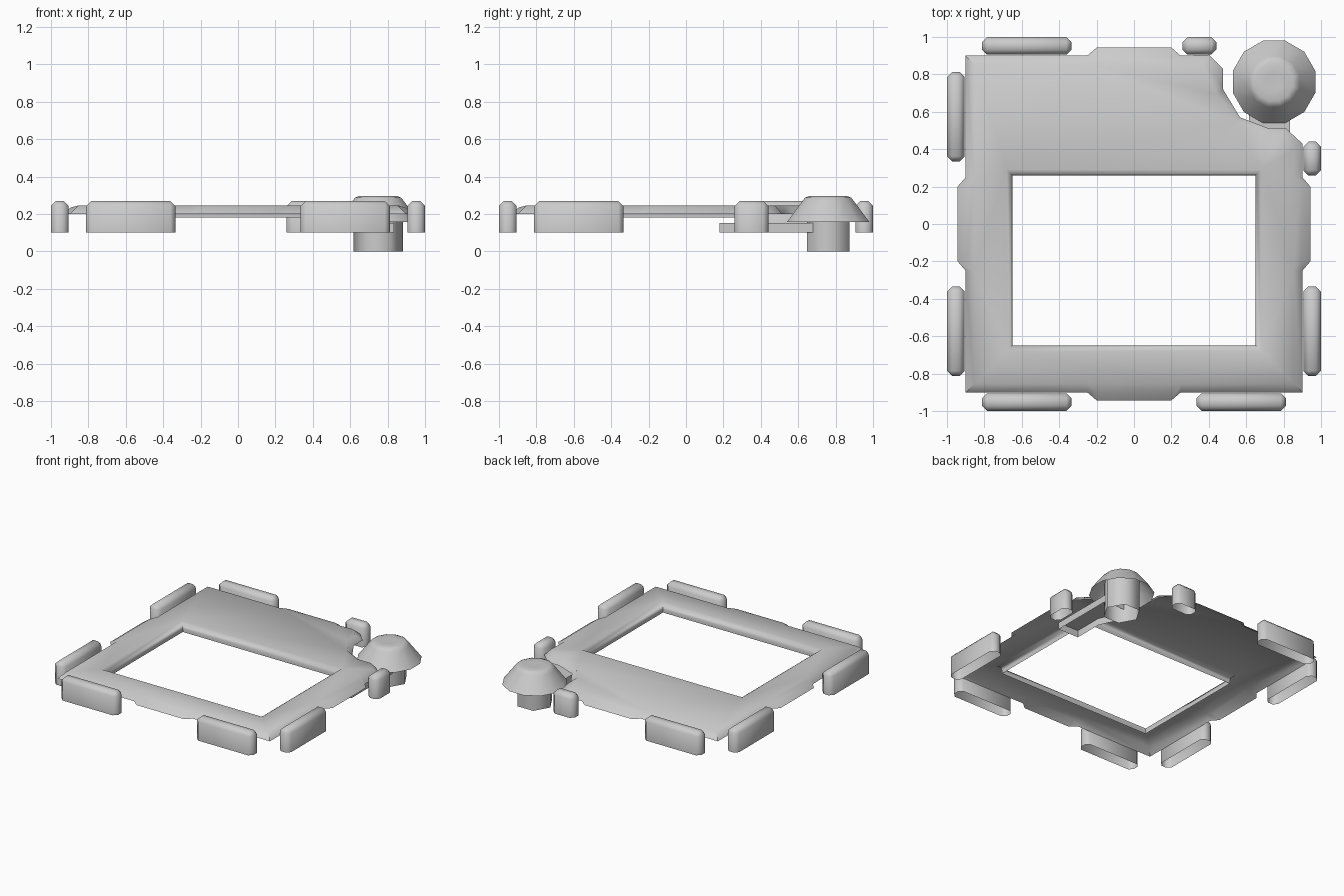
import bpy, bmesh, math
from mathutils import Vector

if "Cube" in bpy.data.objects:
    bpy.data.objects.remove(bpy.data.objects["Cube"])


def finish(bm, name, angle=50):
    bmesh.ops.recalc_face_normals(bm, faces=bm.faces[:])
    me = bpy.data.meshes.new(name)
    bm.to_mesh(me)
    bm.free()
    ob = bpy.data.objects.new(name, me)
    bpy.context.collection.objects.link(ob)
    bpy.ops.object.select_all(action='DESELECT')
    ob.select_set(True)
    bpy.context.view_layer.objects.active = ob
    bpy.ops.object.shade_smooth_by_angle(angle=math.radians(angle))
    return ob


def bridge(bm, a, b):
    n = len(a)
    for i in range(n):
        j = (i + 1) % n
        bm.faces.new((a[i], a[j], b[j], b[i]))


def turn(p, k):
    x, y = p
    for _ in range(k):
        x, y = -y, x
    return x, y


# Frame plate: thin shell with sloped outer edge, side bumps, notched corner and window
TOP, EDGE, DIP = 0.245, 0.2, 0.235
corner = [((-.9, -.9), (-.855, -.855), TOP)]
bump = [((-.25, -.9), (-.25, -.855), TOP), ((-.2, -.943), (-.2, -.893), DIP),
        ((.2, -.943), (.2, -.893), DIP), ((.25, -.9), (.25, -.855), TOP)]
notch = [((.9, .43), (.862, .40), TOP), ((.81, .513), (.79, .476), TOP),
         ((.716, .513), (.674, .476), TOP), ((.567, .57), (.54, .55), TOP),
         ((.476, .72), (.444, .69), TOP), ((.476, .83), (.444, .786), TOP),
         ((.40, .905), (.364, .86), TOP)]
outline = []
for k in range(4):
    start = notch if k == 2 else [(turn(o, k), turn(f, k), z) for o, f, z in corner]
    outline += start + [(turn(o, k), turn(f, k), z) for o, f, z in bump]

bm = bmesh.new()
outer = [bm.verts.new((*o, EDGE)) for o, f, z in outline]
fold = [bm.verts.new((*f, z)) for o, f, z in outline]
bridge(bm, outer, fold)
for i, (o, f, z) in enumerate(outline):
    if z == DIP and outline[i + 1][2] == DIP:
        bm.faces.new((fold[i - 1], fold[i], fold[i + 1], fold[i + 2]))


def window(m, z):
    return [bm.verts.new((x, y, z)) for x, y in
            ((-.65 - m, -.65 - m), (.65 + m, -.65 - m), (.65 + m, .26 + m), (-.65 - m, .26 + m))]


rims = [window(.03, TOP), window(.007, .228), window(0, .205), window(0, .18)]
for a, b in zip(rims, rims[1:]):
    bridge(bm, a, b)
flat = [v for v in fold if v.co.z > DIP + .005]
edges = []
for loop in (flat, rims[0]):
    for i, v in enumerate(loop):
        w = loop[(i + 1) % len(loop)]
        edges.append(bm.edges.get((v, w)) or bm.edges.new((v, w)))
bmesh.ops.triangle_fill(bm, edges=edges, use_beauty=True, normal=Vector((0, 0, 1)))
finish(bm, "frame_plate")


# Edge pads: chamfered blocks, open underneath
def pad(name, x0, x1, y0, y1, z0=0.1, z1=0.27, c=0.027):
    bm = bmesh.new()
    bmesh.ops.create_cube(bm, size=1)
    for v in bm.verts:
        v.co = ((x0 + x1) / 2 + v.co.x * (x1 - x0), (y0 + y1) / 2 + v.co.y * (y1 - y0),
                (z0 + z1) / 2 + v.co.z * (z1 - z0))
    bm.normal_update()
    bottom = [f for f in bm.faces if f.normal.z < -.5]
    bmesh.ops.delete(bm, geom=bottom, context='FACES_ONLY')
    sharp = [e for e in bm.edges if not e.is_boundary]
    bmesh.ops.bevel(bm, geom=sharp, offset=c, segments=1, affect='EDGES', profile=.5)
    finish(bm, name)


IN, OUT = .905, 1.0
LONG, SHORT = (.335, .812), (.26, .44)
pad("back_left_pad", -LONG[1], -LONG[0], IN, OUT)
pad("back_right_pad", *SHORT, IN, OUT)
pad("left_back_pad", -OUT, -IN, *LONG)
pad("right_back_pad", IN, OUT, *SHORT)
for s, side in ((-1, "left"), (1, "right")):
    xs, rows = sorted((s * IN, s * OUT)), sorted((s * LONG[0], s * LONG[1]))
    pad(side + "_front_pad", *xs, -LONG[1], -LONG[0])
    pad("front_" + side + "_pad", *rows, -OUT, -IN)


# Knob in the notched corner: twelve-sided cap on a six-sided stem
def lathe(name, profile, sides, start, angle, cap):
    bm = bmesh.new()
    rings = [[bm.verts.new((.749 + r * math.cos(start + math.tau * i / sides),
                            .76 + r * math.sin(start + math.tau * i / sides), z))
              for i in range(sides)] for r, z in profile]
    for a, b in zip(rings, rings[1:]):
        bridge(bm, a, b)
    if cap:
        bm.faces.new(rings[-1])
    finish(bm, name, angle)


lathe("knob_cap", [(.228, .157), (.14, .272), (.128, .287), (.105, .296), (.05, .293)],
      12, math.pi / 12, 50, True)
lathe("knob_stem", [(.132, 0), (.132, .25)], 6, 0, 65, False)

# Arm under the plate that carries the knob, open underneath
bm = bmesh.new()
plan = [(.66, .18), (.834, .18), (.834, .68), (.615, .68), (.615, .5), (.66, .4)]
low = [bm.verts.new((x, y, .1)) for x, y in plan]
high = [bm.verts.new((x, y, .153)) for x, y in plan]
bridge(bm, low, high)
bm.faces.new(high)
finish(bm, "knob_arm", 30)
